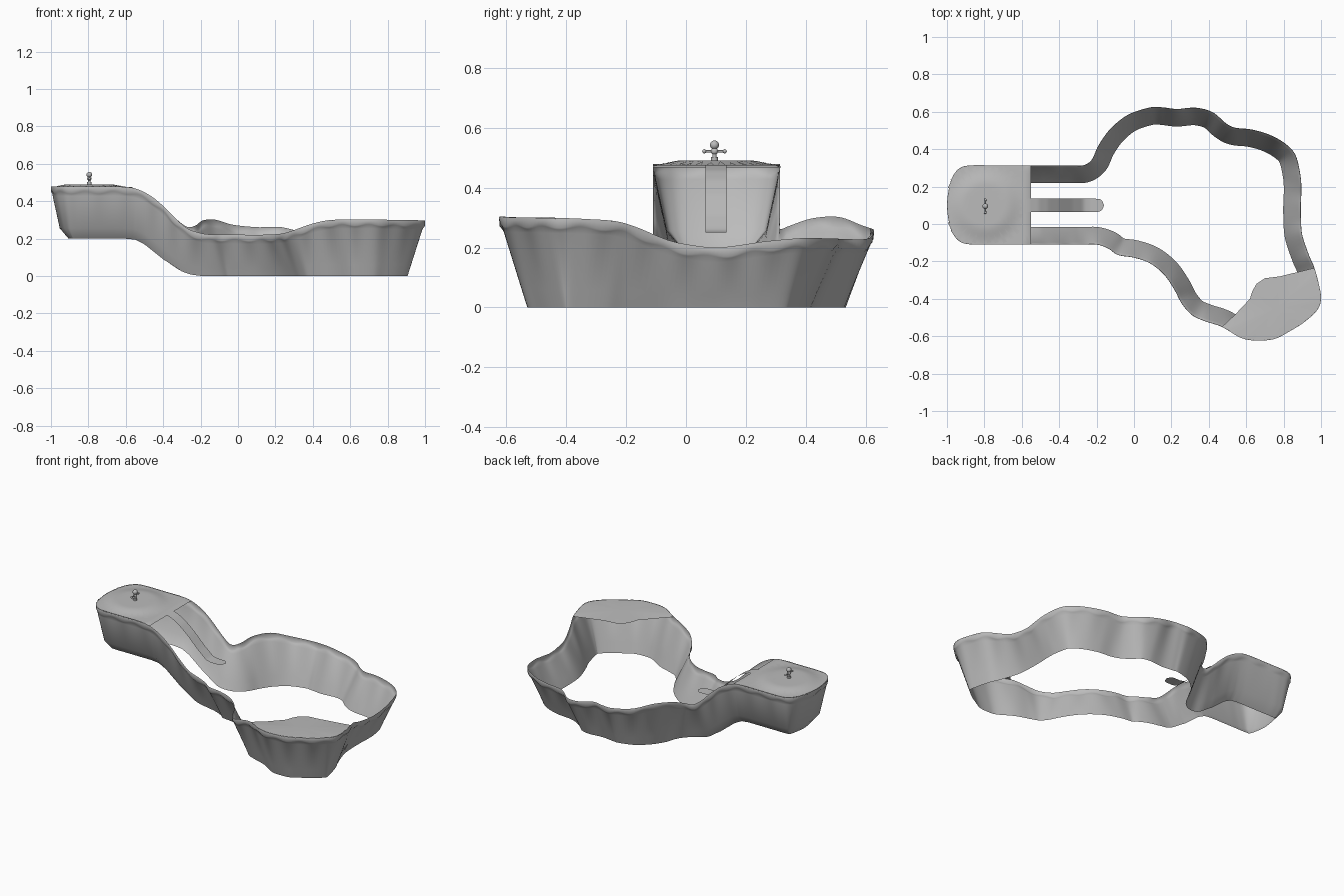
import bpy, bmesh, math
from mathutils import Vector

if "Cube" in bpy.data.objects:
    bpy.data.objects.remove(bpy.data.objects["Cube"])

stone = bpy.data.materials.new("stone grey")
stone.diffuse_color = (0.5, 0.5, 0.5, 1)
stone.use_nodes = True
stone.node_tree.nodes["Principled BSDF"].inputs["Base Color"].default_value = stone.diffuse_color


def make(name, verts, faces, angle=40):
    me = bpy.data.meshes.new(name)
    me.from_pydata([tuple(v) for v in verts], [], faces)
    bm = bmesh.new()
    bm.from_mesh(me)
    bmesh.ops.recalc_face_normals(bm, faces=bm.faces)
    bm.to_mesh(me)
    bm.free()
    me.materials.append(stone)
    me.shade_smooth()
    me.set_sharp_from_angle(angle=math.radians(angle))
    ob = bpy.data.objects.new(name, me)
    bpy.context.collection.objects.link(ob)
    return ob


def lerp_table(x, table):
    if x <= table[0][0]:
        return table[0][1]
    for (a, p), (b, q) in zip(table, table[1:]):
        if x <= b:
            return p + (q - p) * (x - a) / (b - a)
    return table[-1][1]


# heights along the sloping channel
RIM = [(-.62, .478), (-.56, .472), (-.51, .455), (-.46, .425), (-.4, .375), (-.33, .305), (-.27, .255), (-.2, .24)]
BASE = [(-.6, .2), (-.55, .195), (-.5, .17), (-.4, .09), (-.3, .025), (-.25, .008), (-.2, 0)]

# rim outline, clockwise seen from above: x, y, z
back = [(-.225, .345, .272), (-.19, .42, .297), (-.125, .51, .302), (-.03, .585, .275), (.09, .624, .262),
        (.16, .623, .262), (.23, .615, .262), (.33, .622, .24), (.42, .598, .228), (.49, .54, .228), (.54, .515, .228),
        (.63, .505, .23), (.73, .475, .23), (.815, .425, .232), (.865, .365, .23), (.89, .26, .22)]
right = [(.895, .18, .208), (.892, .1, .2), (.893, .02, .208), (.90, -.06, .225), (.935, -.165, .268)]
corner = [(.965, -.235, .288), (.99, -.33, .295), (1, -.4, .298), (.98, -.46, .298), (.91, -.525, .3),
          (.83, -.575, .3), (.75, -.615, .303), (.65, -.623, .303), (.57, -.608, .303), (.47, -.55, .297)]
front = [(.38, -.52, .275), (.31, -.487, .25), (.255, -.425, .232), (.215, -.35, .225), (.16, -.27, .222),
         (.085, -.21, .22), (0, -.18, .222), (-.085, -.166, .222), (-.14, -.13, .222), (-.2, -.11, .23)]
xs = [-.27, -.33, -.4, -.47, -.55, -.63, -.71, -.79, -.86]
chan_front = [(x, -.11, lerp_table(x, RIM)) for x in xs]
left_end = [(-.92, -.1, .478), (-.96, -.065, .478), (-.985, -.01, .478), (-1, .1, .478),
            (-.985, .21, .478), (-.96, .27, .478), (-.92, .305, .478)]
chan_back = [(x, .314, lerp_table(x, RIM) + (.008 if x > -.3 else 0)) for x in reversed(xs)]
ctrl = [Vector(p) for p in back + right + corner + front + chan_front + left_end + chan_back]

# smooth closed spline through the outline
SUB, n = 6, len(ctrl)
rim = []
for i in range(n):
    a, b, c, d = (ctrl[(i + k) % n] for k in (-1, 0, 1, 2))
    for s in range(SUB):
        t = s / SUB
        rim.append(.5 * (2 * b + (c - a) * t + (2 * a - 5 * b + 4 * c - d) * t * t
                         + (3 * b - a - 3 * c + d) * t ** 3))
N = len(rim)

# flaring wall with a faintly wavy lip
verts, run = [], 0
for i, p in enumerate(rim):
    run += (p - rim[i - 1]).length if i else 0
    tan = rim[(i + 4) % N] - rim[i - 4]
    inw = Vector((tan.y, -tan.x, 0)).normalized()
    zb = lerp_table(p.x, BASE)
    plat = min(1, max(0, (-.25 - p.x) / .3))
    lip = .027 + .006 * math.sin(run * 42)
    low = zb + .2 * (p.z - zb)
    mid = .075 * (1 - plat) + .047 * plat
    top = low + .8 * (p.z - low)
    for inset, z in ((.001, p.z), (0, p.z - .008), (.001, p.z - lip), (.006, p.z - lip - .006),
                     (.2 * mid, min(top, p.z - .05)), (mid, low), (.094, zb)):
        q = p + inw * inset
        verts.append((q.x, q.y, z))
R = 7
faces = [(i * R + k, i * R + k + 1, ((i + 1) % N) * R + k + 1, ((i + 1) % N) * R + k)
         for i in range(N) for k in range(R - 1)]
make("pool_wall", verts, faces, 60)


# ledge over the front right corner
i0 = len(back + right) * SUB
i1 = i0 + (len(corner) - 1) * SUB
loop = [Vector((p.x, p.y, p.z - .002)) for p in rim[i0:i1 + 1]]
loop += [Vector((x, y, .292)) for x, y in ((.54, -.485), (.62, -.4), (.632, -.36), (.655, -.32), (.7, -.29), (.78, -.28))]
m = len(loop)
make("corner_ledge", loop + [Vector((.76, -.45, .3))], [(i, (i + 1) % m, m) for i in range(m)])

# upper platform with a low mound
C = Vector((-.795, .1, 0))


def mound(r):
    t = min(1, max(0, (r - .11) / .1))
    return .475 + .016 * (1 - t * t * (3 - 2 * t))


edge = [p for p in rim if p.x < -.545]
edge += [edge[-1].lerp(edge[0], k / 12) for k in range(1, 12)]
m, rings = len(edge), 14
verts = [(C.x, C.y, mound(0))]
for k in range(1, rings + 1):
    for p in edge:
        q = C + (Vector((p.x, p.y, 0)) - C) * (k / rings)
        z = mound((q - C).length)
        verts.append((q.x, q.y, min(z, p.z - .001) if k == rings else z))
faces = [(0, 1 + i, 1 + (i + 1) % m) for i in range(m)]
for k in range(rings - 1):
    a, b = 1 + k * m, 1 + (k + 1) * m
    faces += [(a + i, b + i, b + (i + 1) % m, a + (i + 1) % m) for i in range(m)]
make("upper_platform", verts, faces)

# thin rays pointing from the platform edge towards the mound
verts, faces = [], []
RAYS = 32
for i in range(RAYS):
    a = 2 * math.pi * (i + .5) / RAYS
    ux, uy = math.cos(a), math.sin(a)
    reach = min(.195 / max(abs(ux), .01), .2 / max(abs(uy), .01), .23)
    b = len(verts)
    start = .15 + .015 * (i % 2)
    for r, w in ((start, .001), ((start + reach) / 2, .006), (reach, .012)):
        for s in (-1, 1):
            verts.append((C.x + ux * r - s * uy * w, C.y + uy * r + s * ux * w, mound(r) + .0015))
    faces += [(b, b + 1, b + 3, b + 2), (b + 2, b + 3, b + 5, b + 4)]
make("platform_rays", verts, faces)

# water chute with a rounded end
verts = []
STEPS = 40
for i in range(STEPS + 1):
    x = -.58 + .42 * i / STEPS
    d = max(0, x + .195)
    h = math.sqrt(max(0, .035 ** 2 - d * d)) if d > 0 else .035
    z = max(.248, lerp_table(x, RIM)) + .002
    verts += [(x, .1 - h, z), (x, .1 + h, z)]
make("water_chute", verts, [(2 * i, 2 * i + 1, 2 * i + 3, 2 * i + 2) for i in range(STEPS)])


# small fountain post on the mound
def finish(name):
    ob = bpy.context.object
    ob.name = name
    ob.data.materials.append(stone)
    bpy.ops.object.shade_smooth_by_angle()


def ball(name, r, y, z):
    bpy.ops.mesh.primitive_uv_sphere_add(segments=16, ring_count=10, radius=r, location=(C.x, y, z))
    finish(name)


def rod(name, r, length, z, turn=0):
    bpy.ops.mesh.primitive_cylinder_add(vertices=16, radius=r, depth=length, location=(C.x, .095, z),
                                        rotation=(turn, 0, 0))
    finish(name)


rod("fountain_base", .012, .012, .496)
rod("fountain_post", .007, .05, .515)
rod("fountain_arms", .004, .07, .521, math.pi / 2)
ball("fountain_hub", .012, .095, .521)
ball("fountain_top", .015, .095, .542)
for side in (-1, 1):
    ball("fountain_nozzle", .007, .095 + side * .034, .521)
